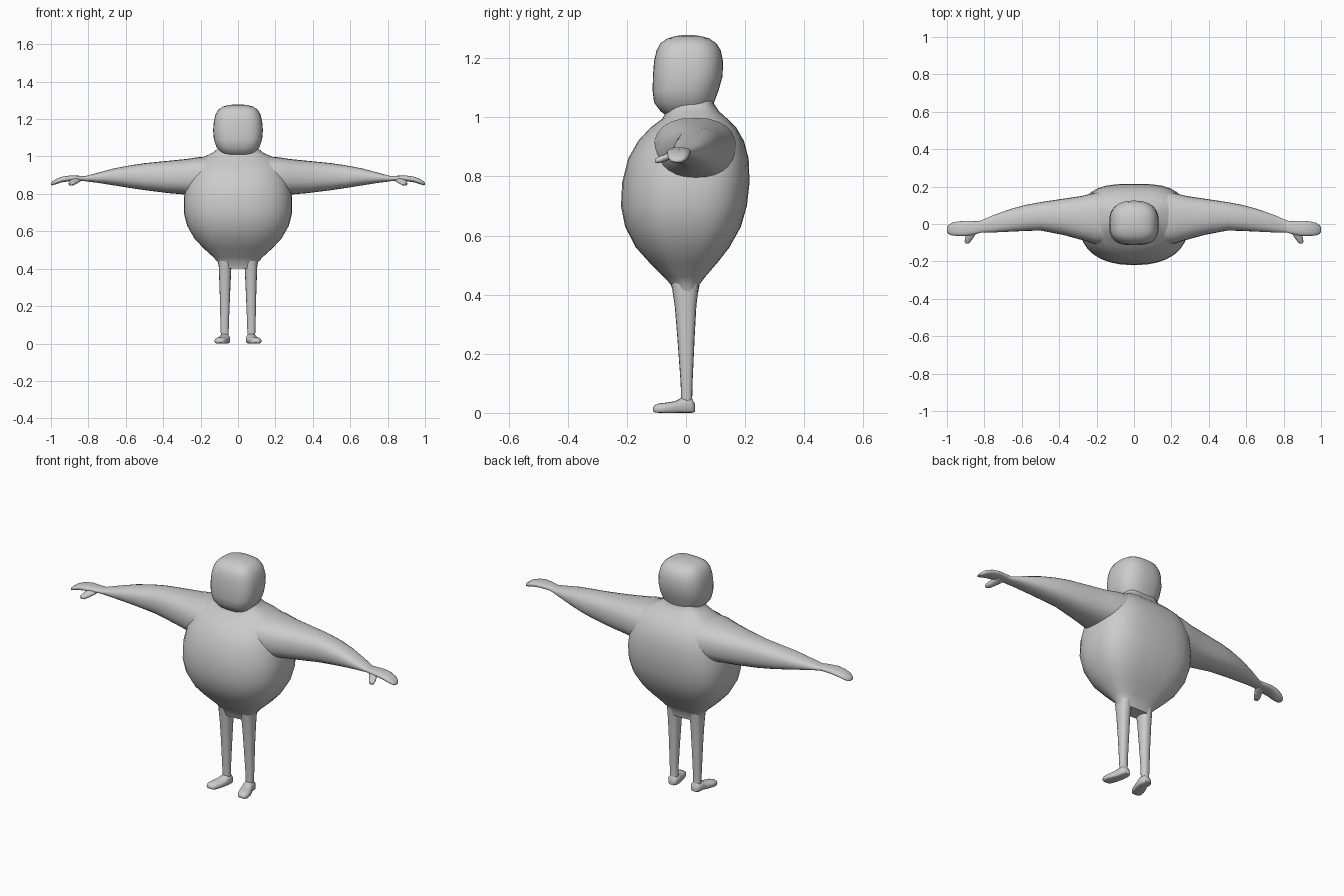
import bpy, bmesh, math

grey = bpy.data.materials.new("plain_grey")
grey.diffuse_color = (0.6, 0.6, 0.6, 1)


def loft(name, axis, rings, low=2.4, high=2.4, sides=24, mirror=False):
    """Skin rounded sections along an axis. Each ring is
    (position, a_min, a_max, b_min, b_max); low/high are the squareness
    of the section below and above its middle in b."""
    bm = bmesh.new()
    loops = []
    for t, a0, a1, b0, b1 in rings:
        loop = []
        for i in range(sides):
            ang = 2 * math.pi * i / sides
            c, s = math.cos(ang), math.sin(ang)
            power = 2 / (high if s > 0 else low)
            a = (a0 + a1) / 2 + (a1 - a0) / 2 * math.copysign(abs(c) ** power, c)
            b = (b0 + b1) / 2 + (b1 - b0) / 2 * math.copysign(abs(s) ** power, s)
            loop.append(bm.verts.new({"x": (t, a, b), "y": (a, t, b), "z": (a, b, t)}[axis]))
        loops.append(loop)
    for p, q in zip(loops, loops[1:]):
        for i in range(sides):
            j = (i + 1) % sides
            bm.faces.new((p[i], p[j], q[j], q[i]))
    bm.faces.new(loops[0])
    bm.faces.new(loops[-1])
    bmesh.ops.recalc_face_normals(bm, faces=bm.faces)
    mesh = bpy.data.meshes.new(name)
    bm.to_mesh(mesh)
    bm.free()
    mesh.materials.append(grey)
    obj = bpy.data.objects.new(name, mesh)
    bpy.context.collection.objects.link(obj)
    if mirror:
        obj.modifiers.new("mirror", "MIRROR")
    bpy.ops.object.select_all(action="DESELECT")
    obj.select_set(True)
    bpy.context.view_layer.objects.active = obj
    bpy.ops.object.shade_smooth_by_angle(angle=math.radians(50))
    return obj


def even(rings):
    """Rings that are symmetric in x: (z, half_width, y_min, y_max)."""
    return [(z, -w, w, y0, y1) for z, w, y0, y1 in rings]


# round torso, from the hips up to the neck
loft("torso", "z", even([
    (0.40, 0.100, -0.040, 0.040), (0.435, 0.108, -0.052, 0.046),
    (0.46, 0.130, -0.075, 0.065), (0.51, 0.185, -0.125, 0.108),
    (0.56, 0.232, -0.170, 0.147), (0.63, 0.272, -0.206, 0.186),
    (0.70, 0.290, -0.220, 0.206), (0.78, 0.290, -0.216, 0.215),
    (0.86, 0.275, -0.196, 0.212), (0.92, 0.255, -0.162, 0.196),
    (0.965, 0.230, -0.120, 0.170), (0.995, 0.190, -0.080, 0.140),
    (1.02, 0.135, -0.068, 0.112), (1.045, 0.105, -0.060, 0.095),
    (1.08, 0.095, -0.055, 0.090)]), low=2.3, high=3.0, sides=32)

# blocky rounded head
loft("head", "z", even([
    (1.005, 0.070, -0.065, 0.060), (1.02, 0.090, -0.086, 0.085),
    (1.05, 0.115, -0.108, 0.095), (1.09, 0.129, -0.113, 0.110),
    (1.14, 0.133, -0.112, 0.124), (1.19, 0.129, -0.108, 0.125),
    (1.225, 0.120, -0.100, 0.118), (1.25, 0.105, -0.087, 0.103),
    (1.266, 0.083, -0.064, 0.080), (1.275, 0.052, -0.035, 0.050),
    (1.278, 0.020, -0.010, 0.025)]), low=3.0, high=2.5, sides=32)

# tapering arms
loft("arm", "x", [
    (0.12, -0.110, 0.170, 0.780, 1.000), (0.20, -0.110, 0.170, 0.785, 0.998),
    (0.28, -0.085, 0.150, 0.796, 0.986), (0.38, -0.058, 0.135, 0.805, 0.976),
    (0.50, -0.035, 0.117, 0.820, 0.964), (0.58, -0.037, 0.102, 0.832, 0.952),
    (0.66, -0.041, 0.080, 0.845, 0.937), (0.75, -0.045, 0.048, 0.859, 0.913),
    (0.82, -0.046, 0.018, 0.868, 0.894), (0.85, -0.046, 0.012, 0.870, 0.892)],
     mirror=True)

# flat, drooping hands and their thumbs
loft("hand", "x", [
    (0.81, -0.044, 0.016, 0.869, 0.895), (0.85, -0.055, 0.015, 0.869, 0.897),
    (0.90, -0.064, 0.017, 0.868, 0.898), (0.94, -0.064, 0.014, 0.862, 0.892),
    (0.975, -0.061, 0.006, 0.851, 0.879), (0.993, -0.053, -0.006, 0.846, 0.866),
    (1.0, -0.042, -0.018, 0.848, 0.859)], mirror=True, sides=16)
loft("thumb", "y", [
    (-0.020, 0.835, 0.890, 0.868, 0.892), (-0.050, 0.843, 0.893, 0.859, 0.885),
    (-0.075, 0.860, 0.903, 0.849, 0.874), (-0.095, 0.874, 0.906, 0.844, 0.866),
    (-0.105, 0.884, 0.900, 0.848, 0.858)], mirror=True, sides=12)

# thin legs
loft("leg", "z", [
    (0.02, 0.048, 0.092, -0.016, 0.024), (0.05, 0.050, 0.092, -0.017, 0.021),
    (0.10, 0.049, 0.094, -0.018, 0.022), (0.25, 0.043, 0.097, -0.029, 0.029),
    (0.36, 0.038, 0.101, -0.038, 0.035), (0.44, 0.034, 0.104, -0.050, 0.044)],
     mirror=True, sides=16)

# feet with flat soles, toes turned outwards
loft("foot", "y", [
    (0.030, 0.052, 0.086, 0.003, 0.032), (0.018, 0.043, 0.097, 0.0, 0.050),
    (-0.015, 0.043, 0.100, 0.0, 0.052), (-0.035, 0.047, 0.110, 0.0, 0.040),
    (-0.065, 0.055, 0.122, 0.0, 0.035), (-0.092, 0.065, 0.125, 0.0, 0.032),
    (-0.106, 0.074, 0.119, 0.002, 0.026), (-0.112, 0.086, 0.109, 0.006, 0.018)],
     low=5, high=2.2, mirror=True, sides=16)
